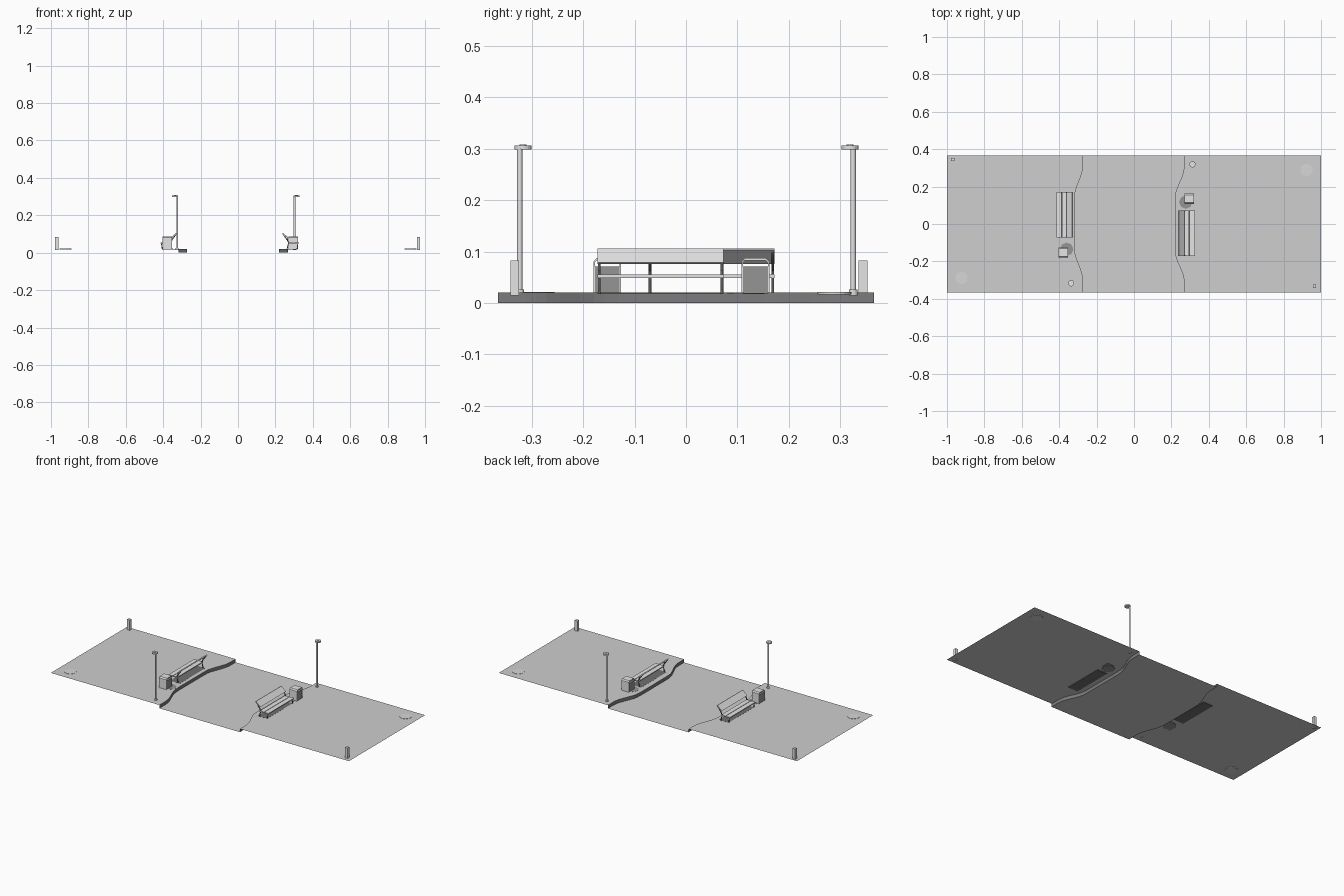
import bpy, bmesh, math
from mathutils import Vector

if "Cube" in bpy.data.objects:
    bpy.data.objects.remove(bpy.data.objects["Cube"])


def mat(name, v):
    m = bpy.data.materials.new(name)
    m.diffuse_color = (v, v, v, 1)
    m.use_nodes = True
    m.node_tree.nodes["Principled BSDF"].inputs["Base Color"].default_value = m.diffuse_color
    return m


PAVING = mat("paving grey", 0.62)
KERB = mat("kerb grey", 0.2)
LIGHT = mat("light grey", 0.78)
BIN = mat("bin grey", 0.3)
DARK = mat("dark grey", 0.16)
COVER = mat("cover grey", 0.68)


def finish(name, bm, m):
    me = bpy.data.meshes.new(name)
    bm.to_mesh(me)
    bm.free()
    me.materials.append(m)
    ob = bpy.data.objects.new(name, me)
    bpy.context.collection.objects.link(ob)
    return ob


def face(name, pts, m):
    bm = bmesh.new()
    f = bm.faces.new([bm.verts.new(p) for p in pts])
    f.normal_update()
    if f.normal.z < 0:
        f.normal_flip()
    return finish(name, bm, m)


def extrude(name, pts, vec, m):
    """Solid from a planar outline pushed along vec."""
    bm = bmesh.new()
    f = bm.faces.new([bm.verts.new(p) for p in pts])
    r = bmesh.ops.extrude_face_region(bm, geom=[f])
    vs = [g for g in r["geom"] if isinstance(g, bmesh.types.BMVert)]
    bmesh.ops.translate(bm, verts=vs, vec=vec)
    bmesh.ops.recalc_face_normals(bm, faces=bm.faces)
    return finish(name, bm, m)


def box(name, x, y, z, m):
    pts = [(x[0], y[0], z[0]), (x[1], y[0], z[0]), (x[1], y[1], z[0]), (x[0], y[1], z[0])]
    return extrude(name, pts, (0, 0, z[1] - z[0]), m)


def disc(name, c, r, z, m, n=24):
    pts = [(c[0] + r * math.cos(2 * math.pi * i / n), c[1] + r * math.sin(2 * math.pi * i / n), z[0])
           for i in range(n)]
    return extrude(name, pts, (0, 0, z[1] - z[0]), m)


def tube(name, pts, r, m):
    cu = bpy.data.curves.new(name, 'CURVE')
    cu.dimensions = '3D'
    cu.bevel_depth = r
    cu.bevel_resolution = 1
    cu.use_fill_caps = True
    s = cu.splines.new('POLY')
    s.points.add(len(pts) - 1)
    for p, q in zip(s.points, pts):
        p.co = (*q, 1)
    cu.materials.append(m)
    ob = bpy.data.objects.new(name, cu)
    bpy.context.collection.objects.link(ob)
    return ob


def soften(pts):
    """Cut the corners of an open path, keeping its ends."""
    for _ in range(2):
        out = [pts[0]]
        for a, b in zip(pts, pts[1:]):
            a, b = Vector(a), Vector(b)
            d = (b - a).normalized() * min(0.02, (b - a).length * 0.25)
            out += [tuple(a + d), tuple(b - d)]
        pts = out + [pts[-1]]
    return pts


# Ground: raised pavements, lower roadway and kerb walls
TOP = 0.02
Y = 0.365
left = soften([(-0.272, Y), (-0.272, 0.285), (-0.318, 0.17), (-0.318, -0.16), (-0.272, -0.275), (-0.272, -Y)])
right = soften([(0.268, Y), (0.268, 0.28), (0.218, 0.165), (0.218, -0.17), (0.268, -0.28), (0.268, -Y)])
face("roadway", [(x, y, 0) for x, y in left + right[::-1]], PAVING)
for side, path, s in (("left", left, -1), ("right", right, 1)):
    outline = path + [(s, -Y), (s, Y)]
    face(side + "_pavement", [(x, y, TOP) for x, y in outline], PAVING)
    bm = bmesh.new()
    lo = [bm.verts.new((x, y, 0)) for x, y in path]
    hi = [bm.verts.new((x, y, TOP)) for x, y in path]
    for i in range(len(path) - 1):
        q = [lo[i], lo[i + 1], hi[i + 1], hi[i]]
        bm.faces.new(q if s > 0 else q[::-1])
    bm.normal_update()
    if bm.faces[:][0].normal.x * s > 0:
        bmesh.ops.reverse_faces(bm, faces=bm.faces[:])
    finish(side + "_kerb", bm, KERB)


# Street furniture, built on the right and turned half a circle for the left
def place(objs, s, dx, dy):
    for o in objs:
        if s < 0:
            o.rotation_euler.z = math.pi
        o.location = (dx, dy, 0) if s < 0 else (0, 0, 0)


for side, s in (("left", -1), ("right", 1)):
    n = side + "_"
    # Bench
    y0, y1 = -0.172, 0.073
    bench = [box(n + "bench_pad", (0.25, 0.315), (y0, y1), (0.017, 0.0203), DARK)]
    for i in range(2):
        x = 0.266 + i * 0.031
        bench.append(box(n + "seat_slat", (x, x + 0.028), (y0, y1), (0.049, 0.055), LIGHT))
    back = [(0.266, 0.076), (0.271, 0.079), (0.241, 0.106), (0.235, 0.103)]
    bench.append(extrude(n + "backrest", [(x, y0, z) for x, z in back], (0, y1 - y0, 0), LIGHT))
    for y in (y0 + 0.003, y1 - 0.003):
        bench.append(tube(n + "bench_end_frame", [(0.315, y, 0.018), (0.32, y, 0.051), (0.275, y, 0.051),
                                                  (0.24, y, 0.1)], 0.0025, DARK))
        bench.append(tube(n + "bench_back_leg", [(0.262, y, 0.018), (0.27, y, 0.051), (0.262, y, 0.078)],
                          0.0025, DARK))
    place(bench, s, -0.09, 0)

    # Litter bin under a bent cover
    bx, by = (0.27, 0.32), (0.108, 0.162)
    hood = [(by[0], TOP), (by[0], 0.08), (by[0] + 0.006, 0.087), (by[1] - 0.006, 0.087), (by[1], 0.08),
            (by[1], TOP), (by[1] - 0.003, TOP), (by[1] - 0.003, 0.079), (by[1] - 0.007, 0.083),
            (by[0] + 0.007, 0.083), (by[0] + 0.003, 0.079), (by[0] + 0.003, TOP)]
    bin_parts = [
        box(n + "bin_body", (bx[0] + 0.002, bx[1] - 0.002), (by[0] + 0.003, by[1] - 0.003), (0.018, 0.071), BIN),
        extrude(n + "bin_hood", [(bx[0], y, z) for y, z in hood], (bx[1] - bx[0], 0, 0), LIGHT),
        disc(n + "bin_pad", (0.277, 0.117), 0.036, (0.017, 0.0205), BIN, 8),
    ]
    place(bin_parts, s, -0.083, -0.018)

    # Street lamp
    lamp = [
        disc(n + "lamp_pole", (0.302, 0.325), 0.005, (0.015, 0.3), LIGHT, 12),
        disc(n + "lamp_foot", (0.302, 0.325), 0.008, (0.015, 0.026), LIGHT, 12),
        disc(n + "lamp_head", (0.313, 0.319), 0.0165, (0.298, 0.306), LIGHT, 20),
        disc(n + "lamp_cap", (0.313, 0.319), 0.007, (0.306, 0.308), LIGHT, 12),
    ]
    place(lamp, s, -0.023, 0.002)

    # Corner bollard and round ground cover
    px, py = (0.965, -0.333) if s > 0 else (-0.97, 0.344)
    box(n + "bollard", (px - 0.009, px + 0.009), (py - 0.0085, py + 0.0085), (0.015, 0.083), LIGHT)
    disc(n + "ground_cover", (s * 0.922, s * 0.289), 0.033, (0.0165, 0.0215), COVER, 20)
